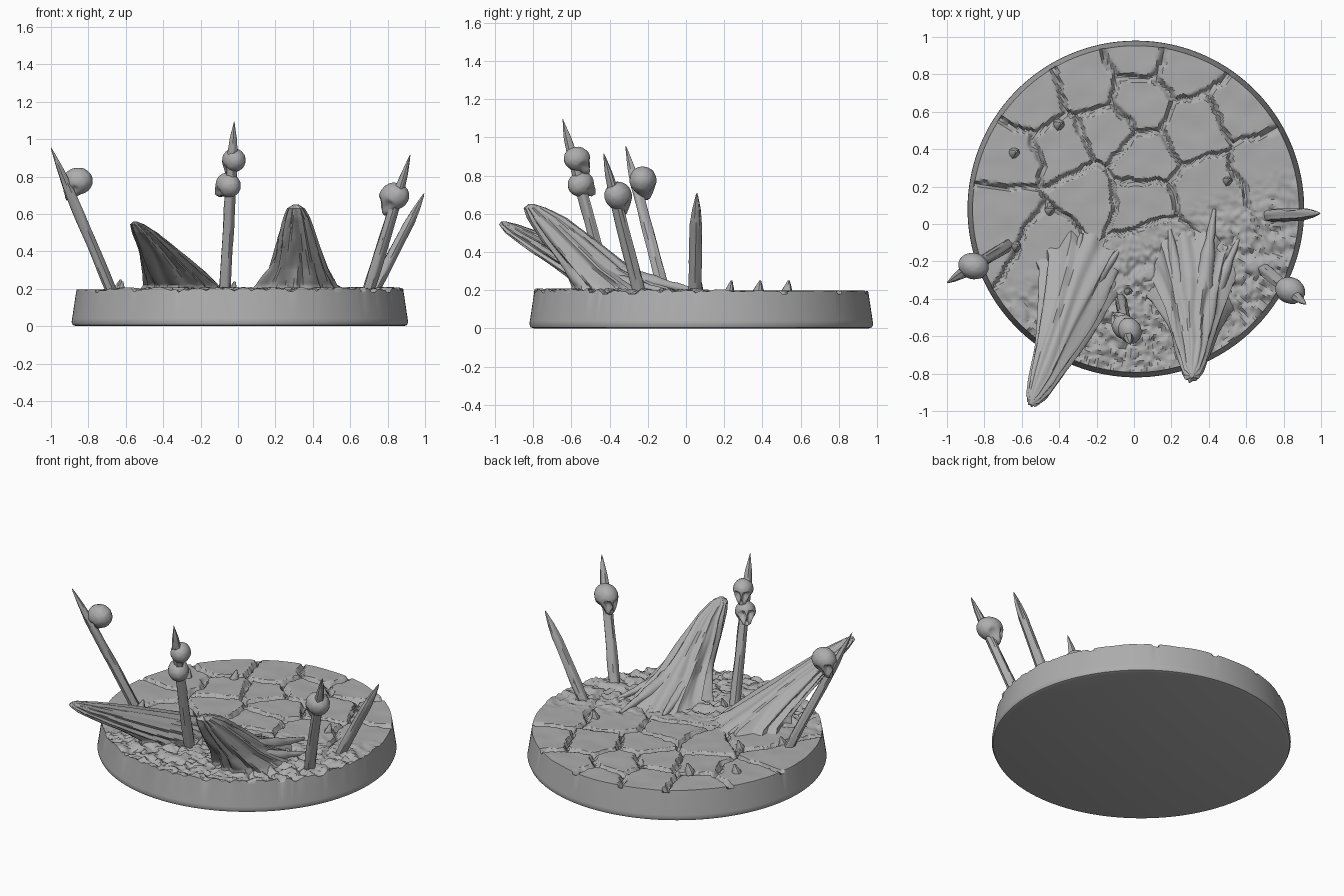
import bpy, bmesh, math
from math import sin, cos, pi, tau, radians
from mathutils import Vector, Matrix, noise

if "Cube" in bpy.data.objects:
    bpy.data.objects.remove(bpy.data.objects["Cube"], do_unlink=True)

stone = bpy.data.materials.new("stone_grey")
stone.use_nodes = True
GREY = (0.42, 0.42, 0.42, 1)
stone.diffuse_color = GREY
stone.node_tree.nodes["Principled BSDF"].inputs["Base Color"].default_value = GREY

made = []


def finish(bm, name):
    bmesh.ops.recalc_face_normals(bm, faces=bm.faces)
    me = bpy.data.meshes.new(name)
    bm.to_mesh(me)
    bm.free()
    me.materials.append(stone)
    ob = bpy.data.objects.new(name, me)
    bpy.context.collection.objects.link(ob)
    made.append(ob)
    return ob


def clamp(v):
    return max(0.0, min(1.0, v))


def bridge(bm, a, b):
    n = len(a)
    for i in range(n):
        bm.faces.new((a[i], a[(i + 1) % n], b[(i + 1) % n], b[i]))


# Cracked ground: height from plate centres
PLATES = [Vector(p) for p in (
    (-.68, .36), (-.38, .42), (-.52, .66), (-.26, .74), (.04, .66), (.02, .9),
    (.28, .84), (.33, .5), (.06, .35), (.03, .1), (.6, .62), (.7, .32),
    (-.25, .14), (-.68, .05), (.08, -.12), (.4, .2), (-.45, -.08), (-.15, .5))]
MID = Vector((0.01, 0.08))


def ground(x, y):
    p3 = Vector((x, y, 0))
    w = noise.noise_vector(p3 * 7) * 0.03 + noise.noise_vector(p3 * 22) * 0.012
    p = Vector((x + w.x, y + w.y))
    a, b = sorted(PLATES, key=lambda q: (q - p).length_squared)[:2]
    edge = abs((p - (a + b) / 2).dot((b - a).normalized()))
    crack = clamp(1.5 - edge / 0.012)
    rough = clamp((0.4 * x - y) / 0.3)
    z = 0.196 - 0.032 * crack * (1 - 0.9 * rough)
    z += 0.004 * noise.noise(p3 * 9)
    chips = noise.noise(Vector((x * 14 + y * 6, y * 16, 3))) + 0.6 * noise.noise(p3 * 35)
    return z + rough * 0.02 * max(-1.0, min(0.6, chips * 1.6))


# Round base: side profile plus the ground disc
SEG, RINGS, TOP_R = 360, 85, 0.873
bm = bmesh.new()
prev = None
for radius, z in ((0.875, 0), (0.893, 0.006), (0.9, 0.022), (0.897, 0.04), (TOP_R + 0.003, 0.18)):
    ring = [bm.verts.new((MID.x + radius * cos(tau * i / SEG), MID.y + radius * sin(tau * i / SEG), z))
            for i in range(SEG)]
    if prev:
        bridge(bm, prev, ring)
    else:
        bm.faces.new(ring)
    prev = ring
for k in range(RINGS, 0, -1):
    ring = []
    for i in range(SEG):
        x = MID.x + TOP_R * k / RINGS * cos(tau * i / SEG)
        y = MID.y + TOP_R * k / RINGS * sin(tau * i / SEG)
        ring.append(bm.verts.new((x, y, ground(x, y))))
    bridge(bm, prev, ring)
    prev = ring
bm.faces.new(prev)
finish(bm, "cracked_round_base")


def loft(name, keys, sides, flutes, depth, steps=8):
    """Skin level elliptical rings (x, y, z, rx, ry), with a fluted, uneven surface."""
    bm = bmesh.new()
    prev = None
    rows = []
    for a, b in zip(keys, keys[1:]):
        rows += [[u + (v - u) * s / steps for u, v in zip(a, b)] for s in range(steps)]
    rows.append(list(keys[-1]))
    for x, y, z, rx, ry in rows:
        ring = []
        for i in range(sides):
            t = tau * i / sides
            n = noise.noise(Vector((cos(t) * 2 + x * 3, sin(t) * 2, z * 4)))
            k = 1 + depth * sin(flutes * t + 3 * n + z * 3) + depth * 1.3 * n
            ring.append(bm.verts.new((x + rx * k * cos(t), y + ry * k * sin(t), z)))
        if prev:
            bridge(bm, prev, ring)
        else:
            bm.faces.new(ring)
        prev = ring
    bm.faces.new(prev)
    return finish(bm, name)


# Two large leaning rock horns
loft("right_rock_horn", [
    (-.29, -.27, .17, .23, .26), (-.3, -.32, .22, .19, .22), (-.36, -.49, .31, .145, .18),
    (-.43, -.68, .41, .1, .14), (-.5, -.85, .5, .065, .09), (-.54, -.93, .545, .035, .045),
    (-.55, -.955, .56, .008, .01)], 72, 11, 0.09)
loft("left_rock_horn", [
    (.315, -.29, .17, .24, .29), (.315, -.34, .22, .2, .24), (.32, -.46, .31, .15, .17),
    (.315, -.61, .46, .105, .135), (.315, -.73, .58, .065, .095), (.31, -.79, .63, .042, .055),
    (.31, -.81, .652, .01, .012)], 72, 11, 0.09)


# Roots of rock spreading back from the horns
def root(name, start, end, r):
    a, b = Vector(start), Vector(end)
    bm = bmesh.new()
    prev = None
    side = Vector((a.y - b.y, b.x - a.x, 0)).normalized()
    for s in range(13):
        t = s / 12
        c = a.lerp(b, t)
        k = r * (1 - 0.85 * t) * (1 + 0.3 * noise.noise(c * 14))
        ring = [bm.verts.new(c + side * k * cos(tau * i / 12) + Vector((0, 0, k * sin(tau * i / 12))))
                for i in range(12)]
        if prev:
            bridge(bm, prev, ring)
        else:
            bm.faces.new(ring)
        prev = ring
    bm.faces.new(prev)
    finish(bm, name)


for i, (a, b, r) in enumerate((
        ((-.37, -.42, .27), (-.28, -.05, .19), .06), ((-.28, -.4, .25), (-.08, -.14, .19), .06),
        ((.25, -.4, .27), (.19, -.03, .19), .06), ((.36, -.4, .29), (.43, .08, .19), .06),
        ((.42, -.4, .25), (.56, -.08, .19), .05), ((.22, -.4, .24), (.1, -.26, .19), .05))):
    root(f"rock_root_{i + 1}", a, b, r)


# Sharpened stakes
def stake(name, base, tip, r, shoulder):
    a, b = Vector(base), Vector(tip)
    keys = []
    for t, k in ((0, 1), (0.4, 0.95), (shoulder, 0.9), ((1 + shoulder) / 2, 0.6), (0.97, 0.2), (1, 0.04)):
        keys.append((*a.lerp(b, t), r * k, r * k))
    loft(name, keys, 20, 5, 0.1, 5)


stake("right_stake", (-.67, -.11, .17), (-1, -.315, .955), .031, .72)
stake("front_stake", (-.073, -.4, .17), (-.02, -.645, 1.095), .031, .8)
stake("left_stake", (.69, -.24, .17), (.92, -.43, .915), .033, .72)
stake("left_bare_stake", (.715, .045, .17), (.995, .057, .71), .033, .7)


# Skulls: a sphere with sockets, cheeks and a jaw pushed into shape (face along local +x)
def skull(name, loc, r, yaw, pitch):
    bm = bmesh.new()
    bmesh.ops.create_icosphere(bm, subdivisions=4, radius=1)
    dents = [(Vector((.86, s * .4, -.22)).normalized(), .27, .3) for s in (-1, 1)]
    dents.append((Vector((.85, 0, -.55)).normalized(), .14, .2))
    dents += [(Vector((.25, s * .8, -.6)).normalized(), .3, .22) for s in (-1, 1)]
    for v in bm.verts:
        n = v.co.normalized()
        k = 1 + 0.03 * noise.noise(n * 4 + Vector(loc))
        for d, size, depth in dents:
            k -= depth * clamp(1.4 - (n - d).length / size)
        face = clamp((n.x - 0.05) * 2) * clamp((-n.z - 0.1) * 1.6)
        mouth = 0.12 * clamp(1 - abs(n.z + 0.8) / 0.07) * face
        p = n * (k - mouth)
        v.co = Vector((p.x * 1.08 + 0.28 * face, p.y * (0.92 - 0.2 * face), p.z * 0.95 - 0.5 * face))
    bm.transform(Matrix.Translation(loc) @ Matrix.Rotation(radians(yaw), 4, 'Z')
                 @ Matrix.Rotation(radians(pitch), 4, 'Y') @ Matrix.Scale(r, 4))
    finish(bm, name)


skull("right_skull", (-.858, -.225, .775), .076, 165, 10)
skull("front_upper_skull", (-.022, -.57, .888), .066, 115, 0)
skull("front_lower_skull", (-.052, -.55, .755), .068, 130, -20)
skull("left_skull", (.835, -.355, .695), .076, 155, 10)

# Small stone shards
for i, (x, y, r, h) in enumerate(((-.4, .53, .035, .06), (-.64, .38, .035, .06), (-.45, .07, .03, .05),
                                  (.5, .23, .03, .06), (-.03, -.36, .025, .05), (-.63, -.12, .03, .05))):
    loft(f"stone_shard_{i + 1}", [(x, y, .17, r, r), (x, y, .2, r * .85, r * .8),
                                  (x + .012, y + .008, .19 + h, .005, .005)], 10, 3, 0.1, 3)

# Smooth shading with kept edges
bpy.ops.object.select_all(action='DESELECT')
for ob in made:
    ob.select_set(True)
bpy.context.view_layer.objects.active = made[0]
bpy.ops.object.shade_smooth_by_angle(angle=radians(40))
